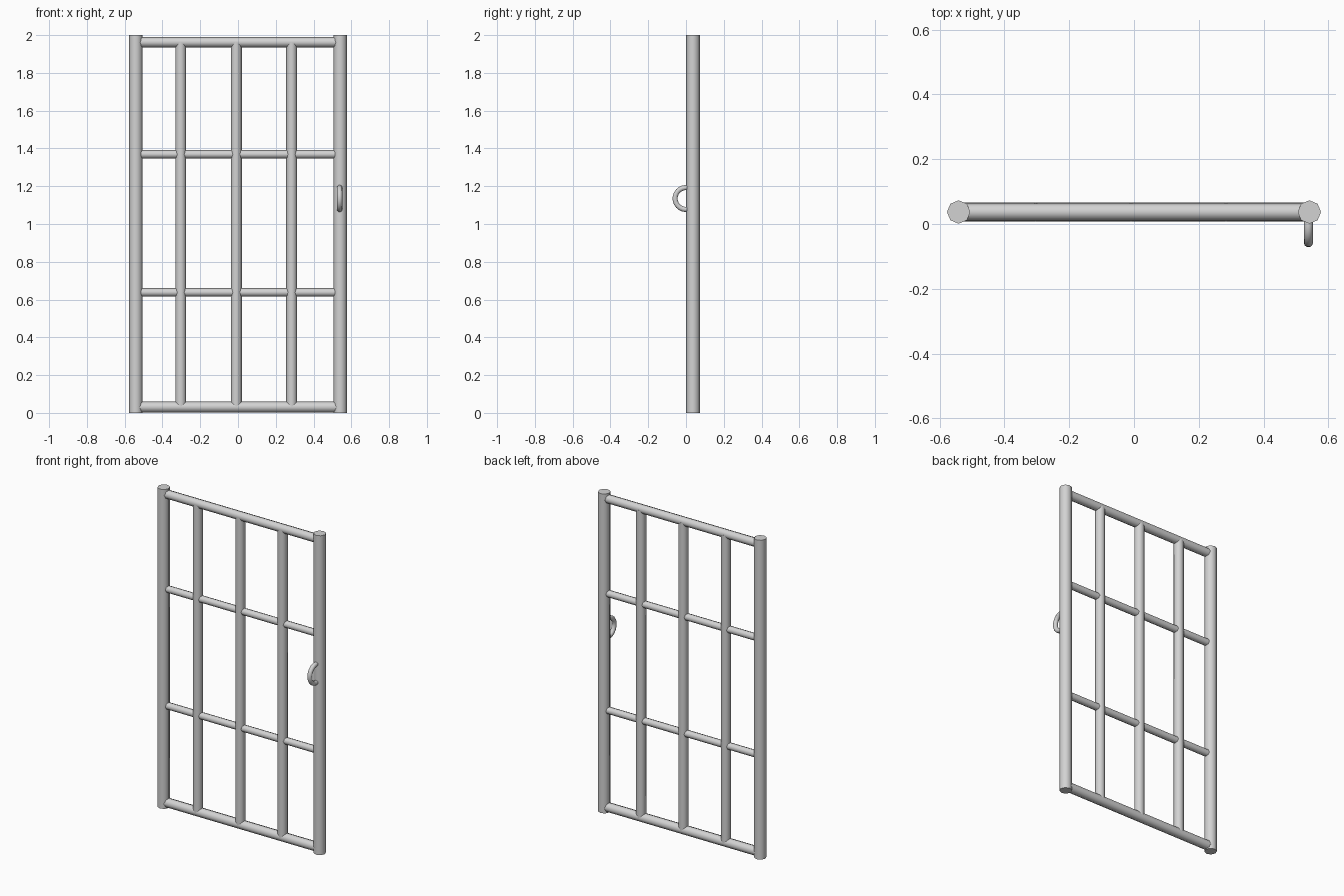
import bpy
import bmesh
from math import pi, cos, sin, radians
from mathutils import Matrix, Vector

cube = bpy.data.objects.get("Cube")
if cube:
    bpy.data.objects.remove(cube, do_unlink=True)

# Single grey metal
metal = bpy.data.materials.new("grey metal")
metal.use_nodes = True
GREY = (0.65, 0.65, 0.65, 1)
metal.diffuse_color = GREY
metal.node_tree.nodes["Principled BSDF"].inputs["Base Color"].default_value = GREY

HALF_WIDTH = 0.541
DEPTH = 0.037          # y of the gate's middle plane


def finish(obj, name):
    obj.name = name
    obj.data.materials.append(metal)
    bpy.ops.object.select_all(action='DESELECT')
    obj.select_set(True)
    bpy.context.view_layer.objects.active = obj
    bpy.ops.object.shade_smooth_by_angle(angle=radians(60))


def tube(name, radius, length, location, across=False):
    """Eight-sided tube, upright or lying along x."""
    bpy.ops.mesh.primitive_cylinder_add(
        vertices=8, radius=radius, depth=length, location=location,
        rotation=(0, pi / 2 if across else 0, 0))
    finish(bpy.context.object, name)


# Outer posts
for side, x in (("right", -HALF_WIDTH), ("left", HALF_WIDTH)):
    tube(side + "_post", 0.036, 2, (x, DEPTH, 1))

# Horizontal rails, ending inside the posts
for name, z, radius in (("bottom_rail", 0.031, 0.029), ("lower_crossbar", 0.638, 0.022),
                        ("upper_crossbar", 1.369, 0.022), ("top_rail", 1.962, 0.027)):
    tube(name, radius, 2 * HALF_WIDTH, (0, DEPTH, z), across=True)

# Vertical bars between the bottom and top rails
for name, x in (("right_bar", -0.303), ("middle_bar", -0.009), ("left_bar", 0.284)):
    tube(name, 0.029, 1.93, (x, DEPTH, 0.997))

# Half-ring handle: a circle swept around the x axis, ends sunk in the post
MAJOR, MINOR, CENTRE = 0.058, 0.014, Vector((0.538, 0, 1.135))
STEPS, SIDES, START, SWEEP = 14, 10, radians(80), radians(200)
bm = bmesh.new()
rings = []
for i in range(STEPS + 1):
    angle = START + SWEEP * i / STEPS
    turn = Matrix.Rotation(angle, 3, 'X')
    ring = []
    for j in range(SIDES):
        a = 2 * pi * j / SIDES
        point = Vector((MINOR * cos(a), MAJOR + MINOR * sin(a), 0))
        ring.append(bm.verts.new(CENTRE + turn @ point))
    rings.append(ring)
for first, second in zip(rings, rings[1:]):
    for j in range(SIDES):
        k = (j + 1) % SIDES
        bm.faces.new((first[j], first[k], second[k], second[j]))
bm.faces.new(rings[0])
bm.faces.new(rings[-1])
bmesh.ops.recalc_face_normals(bm, faces=bm.faces)
mesh = bpy.data.meshes.new("handle")
bm.to_mesh(mesh)
bm.free()
handle = bpy.data.objects.new("handle", mesh)
bpy.context.collection.objects.link(handle)
finish(handle, "handle")
